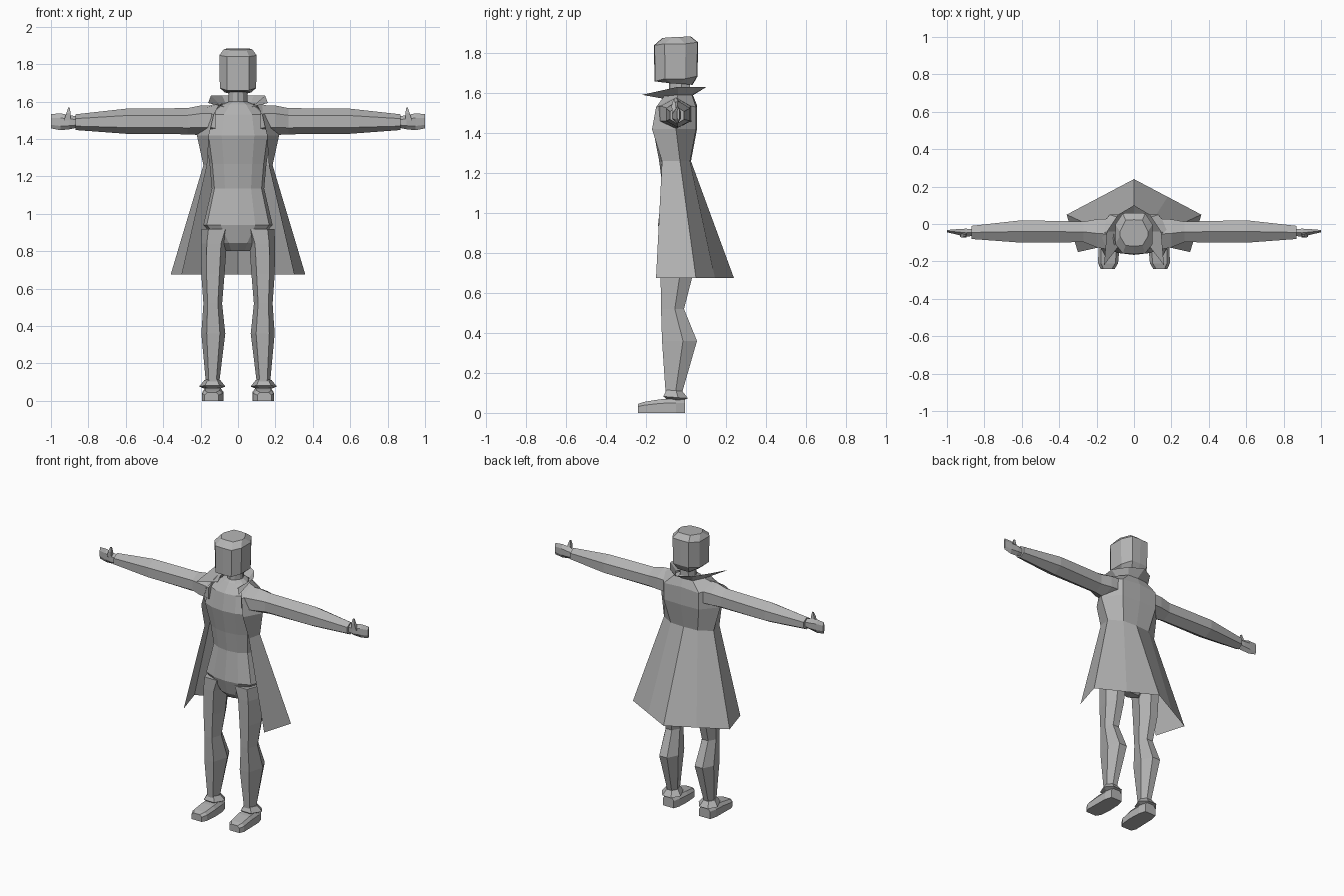
import bpy, bmesh

if "Cube" in bpy.data.objects:
    bpy.data.objects.remove(bpy.data.objects["Cube"], do_unlink=True)

grey = bpy.data.materials.new("plain grey")
grey.use_nodes = True
grey.diffuse_color = (0.45, 0.45, 0.45, 1)
grey.node_tree.nodes["Principled BSDF"].inputs["Base Color"].default_value = (0.45, 0.45, 0.45, 1)


def loft(name, rings, closed=True, caps=True):
    """Skin a row of point rings with quads, optionally capping both ends."""
    bm = bmesh.new()
    rows = [[bm.verts.new(p) for p in ring] for ring in rings]
    n = len(rows[0])
    for a, b in zip(rows, rows[1:]):
        for i in range(n if closed else n - 1):
            j = (i + 1) % n
            bm.faces.new((a[i], a[j], b[j], b[i]))
    if caps:
        bm.faces.new(rows[0])
        bm.faces.new(rows[-1])
    bmesh.ops.remove_doubles(bm, verts=bm.verts, dist=0.0005)
    bmesh.ops.recalc_face_normals(bm, faces=bm.faces)
    mesh = bpy.data.meshes.new(name)
    bm.to_mesh(mesh)
    bm.free()
    mesh.materials.append(grey)
    obj = bpy.data.objects.new(name, mesh)
    bpy.context.collection.objects.link(obj)
    return obj


def both_sides(half):
    """Complete a half outline (x >= 0) with its mirror image."""
    return half + [(-x, y, z) for x, y, z in reversed(half) if x > 0]


def open_outline(half):
    """Outline open at the front: left edge, round the back, right edge."""
    return half + [(-x, y, z) for x, y, z in reversed(half) if x > 0]


def pair(name, rings, **kw):
    """Build a limb part on the left and its mirror on the right."""
    loft("left_" + name, rings, **kw)
    loft("right_" + name, [[(-x, y, z) for x, y, z in r] for r in rings], **kw)


# Head: chamfered block narrowing at the crown
def head_ring(w, front, back, zf, zb):
    c = 0.6 * w
    mid = (zf + zb) / 2
    return both_sides([(0, front - 0.003, zf), (c, front, zf), (w, front + 0.05, mid),
                       (w, back - 0.06, mid), (c, back, zb), (0, back + 0.003, zb)])


loft("head", [head_ring(0.07, -0.12, 0.03, 1.655, 1.642), head_ring(0.097, -0.155, 0.055, 1.66, 1.685),
              head_ring(0.10, -0.157, 0.057, 1.84, 1.855), head_ring(0.075, -0.115, 0.02, 1.877, 1.885)])


# Torso and neck: (z, half width, front y, back y)
def body_ring(z, w, f, b):
    m = (f + b) / 2
    return both_sides([(0, f, z), (0.5 * w, f + 0.01, z), (0.9 * w, f + 0.04, z),
                       (w, m + 0.01, z), (0.6 * w, b, z), (0, b, z)])


torso = [(0.80, 0.07, -0.07, -0.01), (0.845, 0.10, -0.115, 0.03), (0.94, 0.185, -0.14, 0.045),
         (1.135, 0.14, -0.118, 0.01), (1.265, 0.152, -0.135, 0.01), (1.42, 0.175, -0.165, 0.035),
         (1.53, 0.15, -0.145, 0.04), (1.585, 0.085, -0.10, 0.03), (1.60, 0.052, -0.085, 0.02),
         (1.67, 0.05, -0.085, 0.02)]
loft("torso_and_neck", [body_ring(*t) for t in torso])

# Coat: open front, fitted to the waist, flaring to a pointed back hem
coat = [
    [(0.30, -0.15, 0.675), (0.36, 0.05, 0.675), (0.18, 0.145, 0.675), (0, 0.24, 0.675)],
    [(0.165, -0.12, 1.26), (0.185, -0.03, 1.26), (0.10, 0.02, 1.26), (0, 0.025, 1.26)],
    [(0.155, -0.17, 1.42), (0.22, -0.05, 1.42), (0.13, 0.05, 1.42), (0, 0.055, 1.42)],
    [(0.13, -0.15, 1.53), (0.21, -0.05, 1.56), (0.13, 0.05, 1.53), (0, 0.055, 1.54)],
    [(0.10, -0.11, 1.585), (0.11, -0.04, 1.592), (0.07, 0.03, 1.59), (0, 0.035, 1.59)],
]
loft("coat", [open_outline(r) for r in coat], closed=False, caps=False)

# Collar: thin flared band with long front tips
collar = [
    [(0.075, -0.11, 1.572), (0.10, -0.04, 1.585), (0.065, 0.025, 1.588), (0, 0.035, 1.59)],
    [(0.16, -0.22, 1.592), (0.145, -0.04, 1.632), (0.085, 0.05, 1.632), (0, 0.10, 1.63)],
]
loft("collar", [open_outline(r) for r in collar], closed=False, caps=False)


# Sleeves: hexagonal tubes along x (x, y, z, y radius, z radius)
def arm_ring(x, y, z, ry, rz):
    return [(x, y + a * ry, z + b * rz) for a, b in
            ((0, 1), (-1, 0.45), (-1, -0.5), (0, -1), (1, -0.5), (1, 0.45))]


sleeve = [(0.12, -0.055, 1.50, 0.085, 0.08), (0.20, -0.05, 1.50, 0.075, 0.079),
          (0.27, -0.042, 1.495, 0.055, 0.07), (0.60, -0.04, 1.495, 0.06, 0.067),
          (0.87, -0.045, 1.49, 0.035, 0.042)]
pair("sleeve", [arm_ring(*s) for s in sleeve])

# Hands: flat palms with tapering fingers and an upright thumb
hand = [(0.86, -0.045, 1.49, 0.018, 0.03), (0.90, -0.047, 1.49, 0.022, 0.038),
        (0.95, -0.042, 1.492, 0.014, 0.045), (1.00, -0.038, 1.495, 0.006, 0.038)]
pair("hand", [arm_ring(*h) for h in hand])


def box_ring(x0, x1, y0, y1, z):
    return [(x0, y0, z), (x1, y0, z), (x1, y1, z), (x0, y1, z)]


pair("thumb", [box_ring(0.895, 0.93, -0.07, -0.045, 1.50), box_ring(0.895, 0.917, -0.072, -0.052, 1.54),
               box_ring(0.90, 0.908, -0.064, -0.056, 1.568)])


# Legs: (z, inner x, outer x, front y, back y), six sided with a calf bulge
def leg_ring(z, x0, x1, f, b):
    c, w, m = (x0 + x1) / 2, (x1 - x0) / 2, f + (b - f) * 0.6
    return [(c - 0.55 * w, f, z), (c + 0.55 * w, f, z), (x1, m, z),
            (c + 0.45 * w, b, z), (c - 0.45 * w, b, z), (x0, m, z)]


leg = [(0.92, 0.03, 0.195, -0.13, 0.045), (0.84, 0.06, 0.198, -0.13, 0.045),
       (0.675, 0.072, 0.196, -0.127, 0.03), (0.52, 0.085, 0.185, -0.125, -0.01),
       (0.36, 0.068, 0.196, -0.12, 0.055), (0.10, 0.10, 0.172, -0.102, -0.02)]
pair("leg", [leg_ring(*v) for v in leg])

# Ankle cuffs: sloped flaring bands
cuff = []
for g, z in ((-0.01, 0.112), (0.018, 0.078), (-0.02, 0.062)):
    ring = leg_ring(z, 0.085 - g, 0.19 + g, -0.103 - g * 0.6, -0.008 + g)
    cuff.append([(x, y, zz - 0.08 * (y + 0.06)) for x, y, zz in ring])
pair("ankle_cuff", cuff)


# Shoes: profile lofted from heel to toe (y, inner x, outer x, top z)
def shoe_ring(y, x0, x1, top):
    return [(x0, y, 0), (x1, y, 0), (x1, y, top * 0.7), (x1 - 0.015, y, top),
            (x0 + 0.015, y, top), (x0, y, top * 0.7)]


shoe = [(-0.005, 0.095, 0.175, 0.07), (-0.05, 0.082, 0.188, 0.072),
        (-0.13, 0.078, 0.19, 0.068), (-0.21, 0.085, 0.192, 0.055), (-0.24, 0.103, 0.178, 0.045)]
pair("shoe", [shoe_ring(*s) for s in shoe])
